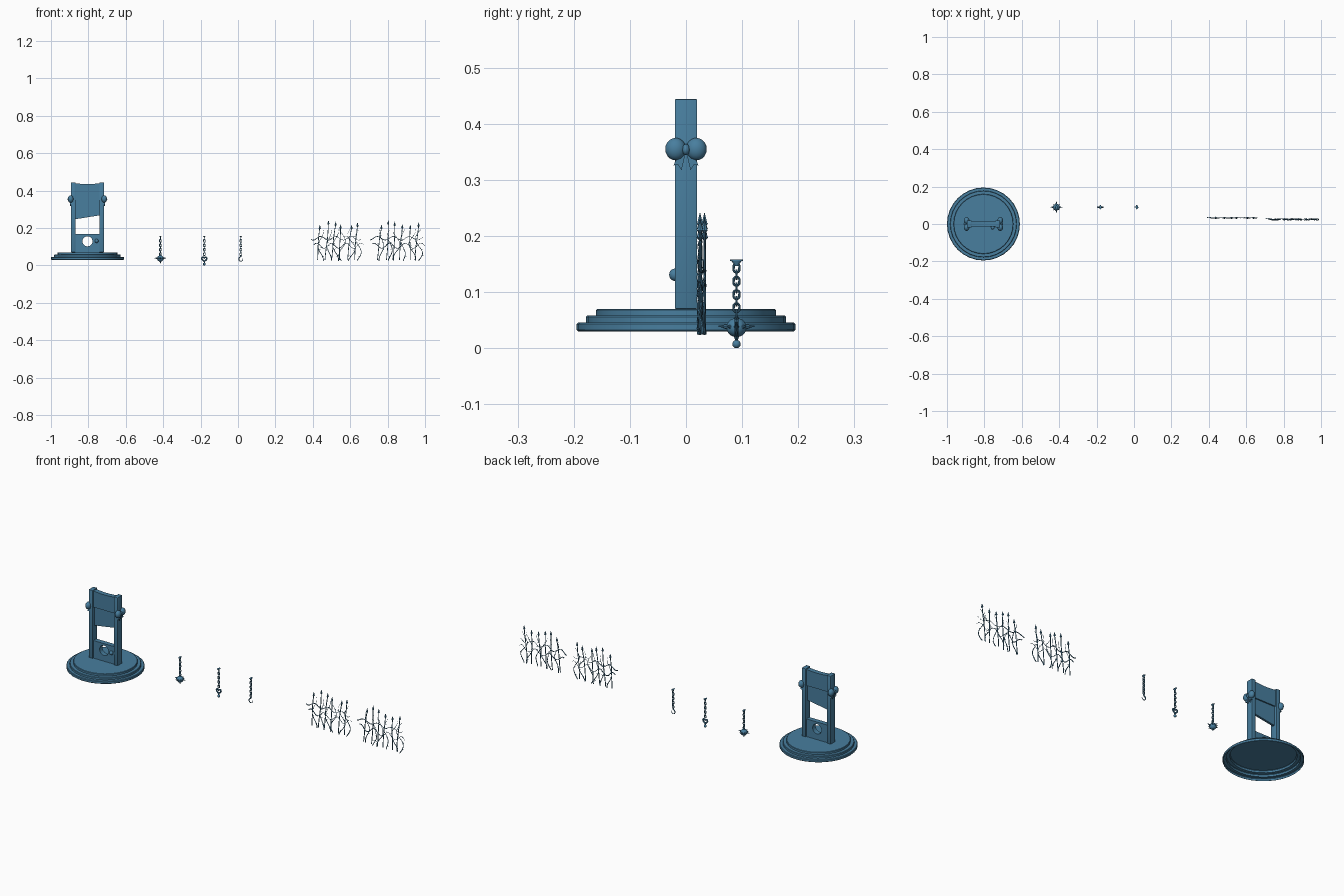
import bpy, bmesh, math, random
from mathutils import Vector, Matrix

if "Cube" in bpy.data.objects:
    bpy.data.objects.remove(bpy.data.objects["Cube"])

CX = -0.805          # guillotine axis

blue = bpy.data.materials.new("steel_blue")
blue.diffuse_color = (0.065, 0.21, 0.345, 1)
blue.use_nodes = True
blue.node_tree.nodes["Principled BSDF"].inputs["Base Color"].default_value = blue.diffuse_color


def finish(ob, smooth=True):
    bpy.ops.object.select_all(action='DESELECT')
    ob.select_set(True)
    bpy.context.view_layer.objects.active = ob
    if ob.type == 'CURVE':
        bpy.ops.object.convert(target='MESH')
        ob = bpy.context.view_layer.objects.active
    ob.data.materials.clear()
    ob.data.materials.append(blue)
    if smooth:
        bpy.ops.object.shade_smooth_by_angle(angle=math.radians(35))
    return ob


def from_bm(name, bm, smooth=True):
    me = bpy.data.meshes.new(name)
    bm.to_mesh(me)
    bm.free()
    ob = bpy.data.objects.new(name, me)
    bpy.context.collection.objects.link(ob)
    return finish(ob, smooth)


def box(name, loc, size, bevel=0.002):
    bm = bmesh.new()
    bmesh.ops.create_cube(bm, size=1, matrix=Matrix.Translation(loc) @ Matrix.Diagonal((*size, 1)))
    if bevel:
        bmesh.ops.bevel(bm, geom=bm.edges[:], offset=bevel, segments=2, affect='EDGES', profile=0.5)
    return from_bm(name, bm)


def lathe(name, profile, loc, segs=32, sx=1):
    bm = bmesh.new()
    rings = []
    for r, z in profile:
        rings.append([bm.verts.new((loc[0] + sx * r * math.cos(2 * math.pi * i / segs),
                                    loc[1] + r * math.sin(2 * math.pi * i / segs),
                                    loc[2] + z)) for i in range(segs)])
    for a, b in zip(rings, rings[1:]):
        for i in range(segs):
            j = (i + 1) % segs
            bm.faces.new((a[i], a[j], b[j], b[i]))
    bm.faces.new(rings[-1])
    return from_bm(name, bm)


def ball(bm, loc, scale, u=16, v=10):
    bmesh.ops.create_uvsphere(bm, u_segments=u, v_segments=v, radius=1,
                              matrix=Matrix.Translation(loc) @ Matrix.Diagonal((*scale, 1)))


def cone(bm, base, tip, radius, segs=8):
    base, tip = Vector(base), Vector(tip)
    d = tip - base
    m = Matrix.Translation((base + tip) / 2) @ d.to_track_quat('Z', 'Y').to_matrix().to_4x4()
    bmesh.ops.create_cone(bm, cap_ends=True, segments=segs, radius1=radius, radius2=0,
                          depth=d.length, matrix=m)


def tubes(name, paths, radius, cyclic=False, res=2, taper=False):
    cu = bpy.data.curves.new(name, 'CURVE')
    cu.dimensions = '3D'
    cu.bevel_depth, cu.bevel_resolution, cu.use_fill_caps = radius, res, True
    for pts in paths:
        sp = cu.splines.new('POLY')
        sp.points.add(len(pts) - 1)
        for i, p in enumerate(pts):
            sp.points[i].co = (*p, 1)
            if taper:
                sp.points[i].radius = 1.15 - 0.8 * i / (len(pts) - 1)
        sp.use_cyclic_u = cyclic
    ob = bpy.data.objects.new(name, cu)
    bpy.context.collection.objects.link(ob)
    return finish(ob)


def plate(name, outline, half):
    """Extrude an (x, z) outline along y."""
    bm = bmesh.new()
    f = bm.faces.new([bm.verts.new((CX + x, -half, z)) for x, z in outline])
    ext = bmesh.ops.extrude_face_region(bm, geom=[f])
    bmesh.ops.translate(bm, vec=(0, 2 * half, 0),
                        verts=[v for v in ext['geom'] if isinstance(v, bmesh.types.BMVert)])
    bmesh.ops.recalc_face_normals(bm, faces=bm.faces[:])
    return from_bm(name, bm)


# stepped round base, open underneath
lathe("stepped_base", [(0.192, 0.03), (0.195, 0.033), (0.195, 0.043), (0.192, 0.046),
                       (0.178, 0.046), (0.178, 0.056), (0.176, 0.058), (0.16, 0.058),
                       (0.16, 0.068), (0.158, 0.07)], (CX, 0, 0))

# posts with a bow on each outer side
for side, label in ((-1, "left"), (1, "right")):
    box(label + "_post", (CX + side * 0.076, 0, 0.2573), (0.024, 0.04, 0.374))
    bx = CX + side * 0.09
    bm = bmesh.new()
    for s in (-1, 1):
        ball(bm, (bx, s * 0.0185, 0.355), (0.015, 0.0185, 0.02))
    ball(bm, (bx + side * 0.006, 0, 0.354), (0.01, 0.007, 0.01))
    from_bm(label + "_bow", bm)
    bm = bmesh.new()
    for s in (-1, 1):
        ends = []
        for x in (bx - 0.004, bx + 0.004):
            ends.append([bm.verts.new((x, s * y, z)) for y, z in
                         ((0, 0.352), (0.015, 0.343), (0.022, 0.326), (0.014, 0.327), (0.008, 0.317))])
        bm.faces.new(ends[0])
        bm.faces.new(ends[1][::-1])
        for i in range(5):
            j = (i + 1) % 5
            bm.faces.new((ends[0][i], ends[0][j], ends[1][j], ends[1][i]))
    bmesh.ops.recalc_face_normals(bm, faces=bm.faces[:])
    from_bm(label + "_bow_tails", bm)

# weight board with dipped top, and slanted blade
dip = [(0.066 - 0.132 * i / 8, 0.439 - 0.004 * math.sin(math.pi * i / 8)) for i in range(9)]
plate("blade_weight", [(-0.066, 0.35), (0.066, 0.35)] + dip, 0.013)
plate("blade", [(-0.066, 0.247), (0.066, 0.268), (0.066, 0.352), (-0.066, 0.352)], 0.006)

# neck stocks, two halves around a round hole
HZ, HR = 0.129, 0.027
arc = [(HR * math.cos(math.pi * i / 12), HR * math.sin(math.pi * i / 12)) for i in range(13)]
plate("upper_stock", [(-0.066, 0.167), (-0.066, HZ)] + [(x, HZ + z) for x, z in arc[::-1]]
      + [(0.066, HZ), (0.066, 0.167)], 0.013)
plate("lower_stock", [(-0.066, 0.0703), (-0.066, HZ)] + [(x, HZ - z) for x, z in arc[::-1]]
      + [(0.066, HZ), (0.066, 0.0703)], 0.013)

# padlock on the stocks
bm = bmesh.new()
ball(bm, (CX + 0.049, -0.02, 0.131), (0.01, 0.01, 0.011))
from_bm("stock_lock", bm)
box("lock_hasp", (CX + 0.05, -0.014, 0.131), (0.026, 0.006, 0.012), 0.001)

# three hanging chains
CY = 0.09
for x, label in ((-0.415, "spike_ball"), (-0.18, "heart"), (0.015, "hook")):
    links = []
    for k in range(8):
        z = 0.143 - 0.0118 * k
        pts = []
        for i in range(16):
            a = 2 * math.pi * i / 16 + 0.01
            w = 0.0052 * math.cos(a)
            h = 0.0048 * math.sin(a) + math.copysign(0.003, math.sin(a))
            pts.append((x + w, CY, z + h) if k % 2 else (x, CY + w, z + h))
        links.append(pts)
    tubes(label + "_chain", links, 0.002, cyclic=True)
    lathe(label + "_chain_mount", [(0.003, 0.147), (0.006, 0.1515), (0.009, 0.1555),
                                   (0.012, 0.156), (0.012, 0.158)], (x, CY, 0), 12, 0.5)

# spiked ball
bm = bmesh.new()
c = Vector((-0.415, CY, 0.037))
ball(bm, c, (0.018, 0.018, 0.017))
for i in range(8):
    a = math.pi * i / 4
    d = Vector((math.cos(a), math.sin(a), 0.08))
    cone(bm, c + d * 0.012, c + d * (0.034 if i % 2 == 0 else 0.024), 0.006)
cone(bm, c - Vector((0, 0, 0.013)), c - Vector((0, 0, 0.028)), 0.006)
cone(bm, c + Vector((0, 0, 0.013)), c + Vector((0, 0, 0.026)), 0.006)
from_bm("spike_ball", bm)

# open heart with a drop bead
heart = []
for i in range(28):
    t = 2 * math.pi * i / 28
    heart.append((-0.18 + 0.0138 * math.sin(t) ** 3, CY,
                  0.034 + 0.00088 * (13 * math.cos(t) - 5 * math.cos(2 * t)
                                     - 2 * math.cos(3 * t) - math.cos(4 * t))))
tubes("heart_pendant", [heart], 0.004, cyclic=True)
bm = bmesh.new()
ball(bm, (-0.18, CY, 0.0075), (0.0075,) * 3)
from_bm("heart_bead", bm)

# hook
hook = [(0.015, CY, 0.056), (0.015, CY, 0.048)]
hook += [(0.015 - 0.011 * math.sin(a), CY, 0.034 + 0.0115 * math.cos(a))
         for a in [math.radians(25 + 20 * i) for i in range(14)]]
tubes("hook", [hook], 0.003, taper=True)


# thorny picket fences: leaning stakes, arrow tips, tangled briars
STAKES = ((0.43, 0.216), (0.475, 0.24), (0.51, 0.232), (0.545, 0.218), (0.595, 0.215), (0.63, 0.228))


def fence(label, off, y, depth, seed, left, right):
    rnd = random.Random(seed)
    stakes, briars = [], []
    tips, thorns = bmesh.new(), bmesh.new()
    for k, (sx, top) in enumerate(STAKES):
        x, ph = sx + off, rnd.uniform(0, 6)
        lean = rnd.uniform(0.0, 0.012)
        pts = []
        for i in range(9):
            t = i / 8
            pts.append((x + lean * (t - 0.5) * 2 + 0.002 * math.sin(5 * t + ph), y,
                        0.03 + (top - 0.048) * t))
        stakes.append(pts)
        p = Vector(pts[-1])
        cone(tips, p, p + Vector((0.001, 0, 0.021)), 0.006, 6)
        cone(tips, p, p - Vector((0, 0, 0.006)), 0.006, 6)
        # upright briar weaving beside the stake
        amp, s = rnd.uniform(0.012, 0.02), rnd.choice((-1, 1))
        briars.append([(x + 0.012 + s * amp * math.sin(7 * i / 14 + ph),
                        y + depth * math.sin(i * 0.9 + ph),
                        0.025 + (rnd.uniform(0.165, 0.17)) * i / 14) for i in range(15)])
    # sideways briars
    for z0, amp, a, b in ((0.145, 0.01, left, right - 0.01), (0.105, 0.014, left + 0.015, right)):
        ph = rnd.uniform(0, 6)
        briars.append([(a + (b - a) * i / 28, y + depth * math.cos(i * 0.8),
                        z0 + amp * math.sin(i * 0.75 + ph)) for i in range(29)])
    for path in briars:
        for i in range(2, len(path) - 1, 3):
            p = Vector(path[i])
            d = Vector((rnd.choice((-1, 1)), 0, rnd.uniform(-0.5, 0.8))).normalized()
            cone(thorns, p, p + d * 0.011, 0.002, 5)
    tubes(label + "_stakes", stakes, 0.0022, res=1)
    tubes(label + "_briars", briars, 0.002, res=1, taper=True)
    from_bm(label + "_arrow_tips", tips, False)
    from_bm(label + "_thorns", thorns, False)


fence("inner_fence", 0.0, 0.033, 0.001, 3, 0.39, 0.67)
fence("outer_fence", 0.325, 0.025, 0.004, 8, 0.705, 1.0)
